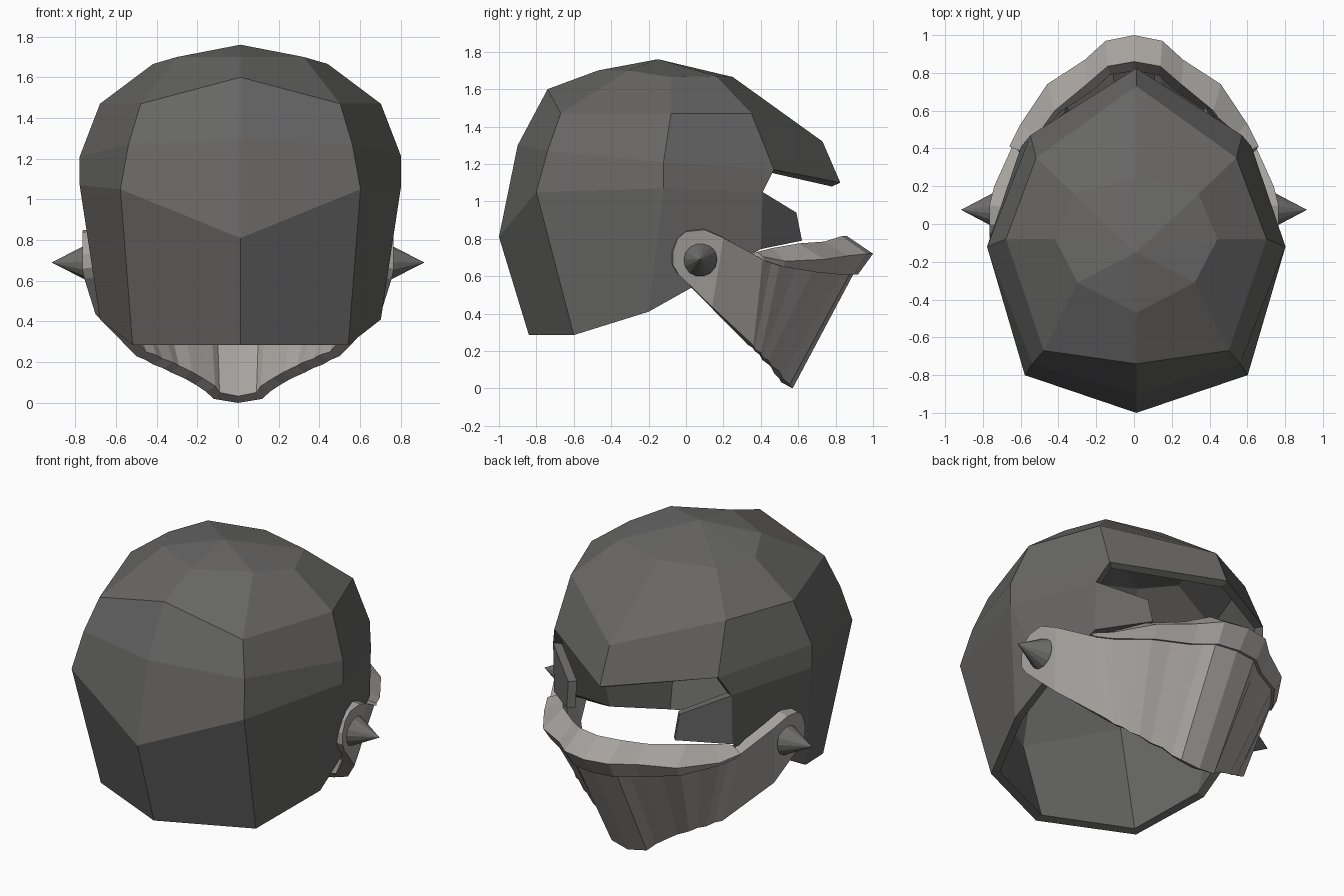
import bpy, bmesh, math
from mathutils import Vector

if "Cube" in bpy.data.objects:
    bpy.data.objects.remove(bpy.data.objects["Cube"])


def material(name, r, g, b):
    m = bpy.data.materials.new(name)
    m.diffuse_color = (r, g, b, 1)
    m.use_nodes = True
    m.node_tree.nodes["Principled BSDF"].inputs["Base Color"].default_value = m.diffuse_color
    return m


dark_steel = material("dark_steel", .135, .133, .13)
pale_steel = material("pale_steel", .38, .365, .345)
mid_steel = material("mid_steel", .16, .158, .155)


def half_mesh(name, verts, faces, mat, thickness=0, centre=(0, 0, 0.8), offset_x=0):
    """Mirror a half mesh over x = 0, face it outwards and give it thickness."""
    bm = bmesh.new()
    for s in (1, -1):
        vs = [bm.verts.new((s * x, y, z)) for x, y, z in verts]
        for f in faces:
            bm.faces.new([vs[i] for i in f][::s])
    bmesh.ops.remove_doubles(bm, verts=bm.verts[:], dist=0.001)
    bmesh.ops.recalc_face_normals(bm, faces=bm.faces[:])
    if thickness:
        c = Vector(centre)
        if sum(f.normal.dot(f.calc_center_median() - c) * f.calc_area() for f in bm.faces) < 0:
            bmesh.ops.reverse_faces(bm, faces=bm.faces[:])
    me = bpy.data.meshes.new(name)
    bm.to_mesh(me)
    bm.free()
    me.materials.append(mat)
    ob = bpy.data.objects.new(name, me)
    bpy.context.collection.objects.link(ob)
    ob.location.x = offset_x
    if thickness:
        m = ob.modifiers.new("thickness", 'SOLIDIFY')
        m.thickness = thickness
        m.offset = -1
    return ob


# Skull shell: rings of five points from back to front, plus cheek guard
shell = [
    (0, -.15, 1.76),
    (0, -.47, 1.70), (.31, -.31, 1.70), (.43, -.08, 1.665), (.33, .16, 1.67), (0, .25, 1.665),
    (0, -.74, 1.60), (.49, -.67, 1.47), (.69, -.08, 1.47), (.53, .35, 1.47), (0, .73, 1.32),
    (0, -.90, 1.30), (.55, -.74, 1.27), (.79, -.12, 1.21), (.56, .47, 1.17), (0, .825, 1.10),
    (0, -1.0, .81), (.59, -.80, 1.05), (.79, -.12, 1.07), (.61, .41, 1.05), (.38, .59, .94),
    (0, -.84, .285), (.53, -.60, .285), (.69, -.20, .41), (.68, .05, .55),
    (.61, .40, .745), (.37, .62, .79),
]
faces = [(0, i, i + 1) for i in range(1, 5)]
for r in (1, 6):
    faces += [(r + i, r + 5 + i, r + 6 + i, r + 1 + i) for i in range(4)]
faces += [(11 + i, 16 + i, 17 + i, 12 + i) for i in range(3)]
faces += [(16, 21, 22, 17), (17, 22, 23, 18), (18, 23, 24), (18, 24, 25, 19), (19, 25, 26, 20)]
half_mesh("helmet_shell", shell, faces, dark_steel, 0.05, (0, 0, .9), 0.012)

# Face guard: smooth top line, pleated towards the bottom edge
top = [(0, .90, .62), (.14, .88, .62), (.25, .79, .62), (.44, .68, .63), (.58, .50, .66), (.645, .41, .69)]
bottom = [(0, .57, 0), (.12, .555, .02), (.21, .50, .09), (.33, .44, .15), (.42, .40, .19), (.50, .36, .23)]
verts = []
for i in range(6):
    verts += [top[i], bottom[i]]
    if 0 < i < 5:
        t = (Vector(top[i]) + Vector(top[i + 1])) / 2
        b = (Vector(bottom[i]) + Vector(bottom[i + 1])) / 2 + Vector((-.008, -.012, 0))
        verts += [tuple(t), tuple(b)]
n = len(verts)
faces = [(i, i + 1, i + 3, i + 2) for i in range(0, n - 2, 2)]
# Cheek arm and rounded pivot end continue the guard
verts += [(.74, .20, .805), (.70, .14, .435),
          (.765, .10, .848), (.765, 0, .838), (.765, -.045, .80), (.765, -.07, .73),
          (.765, -.07, .66), (.755, -.04, .61)]
faces += [(n - 2, n - 1, n + 1, n), (n, n + 1) + tuple(range(n + 7, n + 1, -1))]
half_mesh("face_guard", verts, faces, pale_steel, 0.07, (0, .1, .6))

# Raised rim along the top of the face guard
outer = [(0, 1.0, .72), (.15, .97, .72), (.26, .87, .71), (.46, .74, .69), (.60, .53, .68), (.66, .41, .705)]
inner = [(0, .86, .815), (.14, .835, .815), (.25, .74, .785), (.42, .60, .775), (.52, .46, .75), (.585, .38, .73)]
verts = []
for t, o, i in zip(top, outer, inner):
    low = (t[0] * .9, t[1] - .09, t[2] + .02)
    verts += [(t[0], t[1] + .02, t[2] - .01), o, i, low]
faces = [(4 * s + k, 4 * s + (k + 1) % 4, 4 * s + 4 + (k + 1) % 4, 4 * s + 4 + k)
         for s in range(5) for k in range(4)]
faces.append((20, 21, 22, 23))
half_mesh("guard_rim", verts, faces, pale_steel)

# Pointed pivot studs on both sides
for s, side in ((1, "right"), (-1, "left")):
    bpy.ops.mesh.primitive_cone_add(vertices=14, radius1=.092, radius2=0, depth=.175,
                                    location=(s * .828, .075, .69),
                                    rotation=(0, s * math.pi / 2, 0))
    bpy.context.object.name = side + "_pivot_spike"
    bpy.context.object.data.materials.append(mid_steel)
